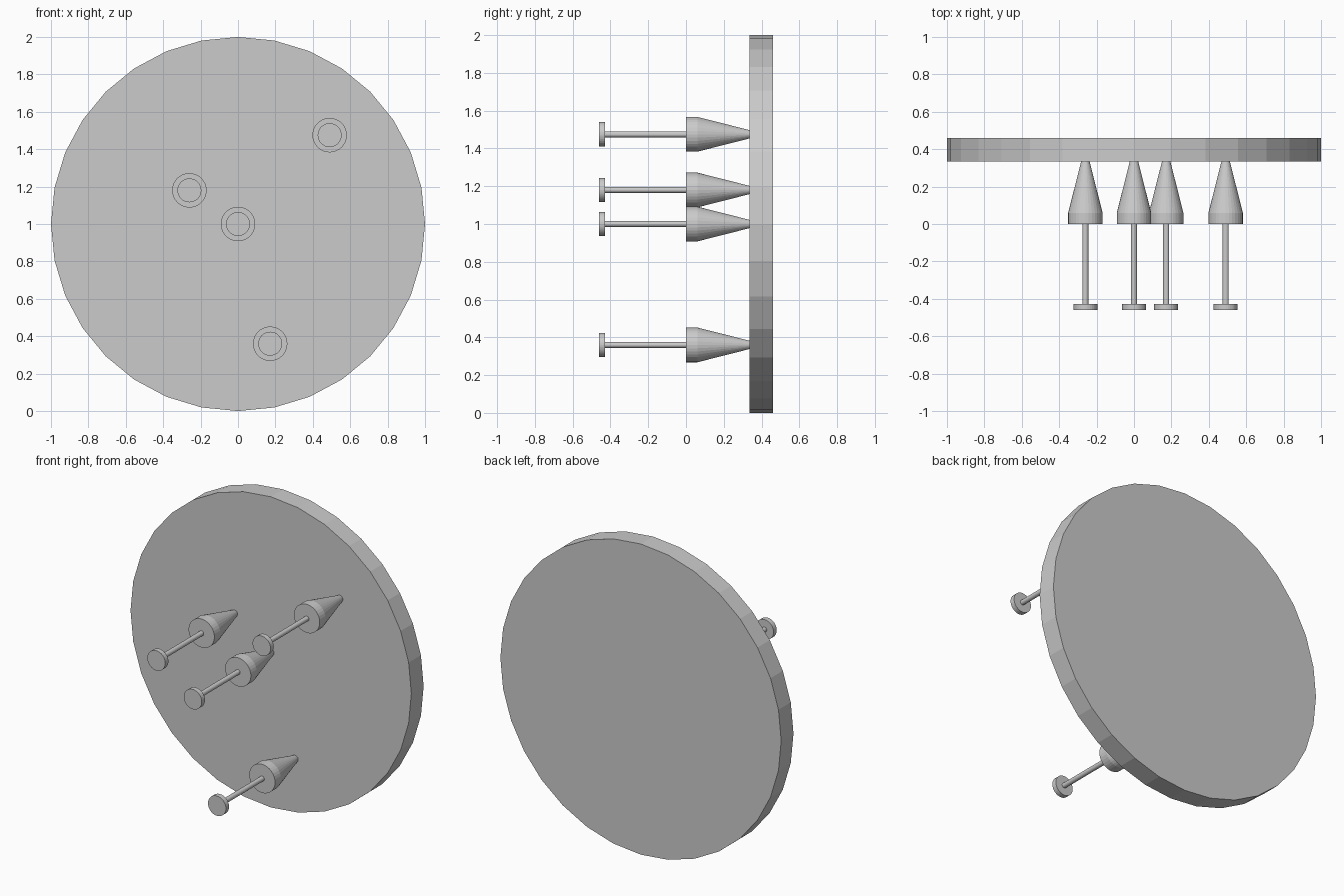
import bpy, bmesh, math

if "Cube" in bpy.data.objects:
    bpy.data.objects.remove(bpy.data.objects["Cube"])

SIDES = 32


def lathe_y(name, profile, x=0.0, z=0.0):
    """Closed solid of revolution around the y direction; profile = (y, radius)."""
    bm = bmesh.new()
    rings = []
    for y, r in profile:
        rings.append([bm.verts.new((r * math.cos(2 * math.pi * i / SIDES), y,
                                    r * math.sin(2 * math.pi * i / SIDES)))
                      for i in range(SIDES)])
    for a, b in zip(rings, rings[1:]):
        for i in range(SIDES):
            j = (i + 1) % SIDES
            bm.faces.new((a[i], a[j], b[j], b[i]))
    bm.faces.new(rings[0])
    bm.faces.new(rings[-1])
    bmesh.ops.recalc_face_normals(bm, faces=bm.faces)
    mesh = bpy.data.meshes.new(name)
    bm.to_mesh(mesh)
    bm.free()
    obj = bpy.data.objects.new(name, mesh)
    obj.location = (x, 0, z)
    bpy.context.collection.objects.link(obj)
    return obj


# Round target board
lathe_y("board", [(0.335, 1.0), (0.46, 1.0)], 0, 1)

# Darts: end cap, thin shaft, tapering barrel
dart = [(-0.46, 0.064), (-0.428, 0.064), (-0.428, 0.016), (0.0, 0.016),
        (0.0, 0.092), (0.06, 0.092), (0.34, 0.021)]
for n, (x, z) in enumerate([(0, 1.0), (-0.26, 1.18), (0.49, 1.475), (0.172, 0.36)], 1):
    lathe_y(f"dart_{n}", dart, x, z)
